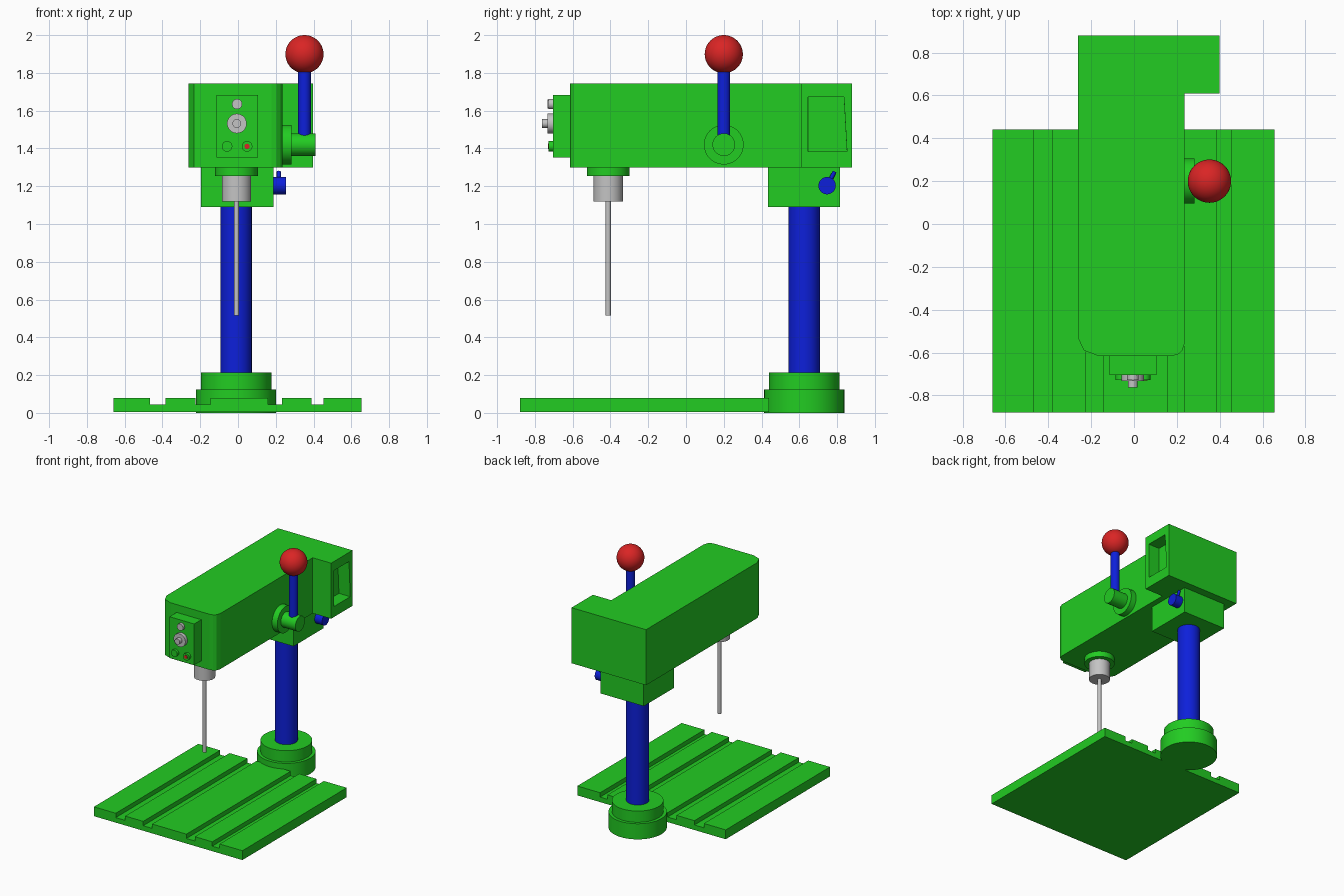
import bpy, bmesh, math
from mathutils import Vector

if "Cube" in bpy.data.objects:
    bpy.data.objects.remove(bpy.data.objects["Cube"])


def material(name, rgb):
    m = bpy.data.materials.new(name)
    m.diffuse_color = (*rgb, 1)
    m.use_nodes = True
    m.node_tree.nodes["Principled BSDF"].inputs["Base Color"].default_value = m.diffuse_color
    return m


GREEN = material("machine green", (0.016, 0.604, 0.016))
BLUE = material("blue", (0.004, 0.014, 0.70))
RED = material("red", (0.70, 0.018, 0.018))
STEEL = material("steel grey", (0.55, 0.55, 0.55))


def finish(name, bm, mat, smooth=False):
    bmesh.ops.recalc_face_normals(bm, faces=bm.faces)
    me = bpy.data.meshes.new(name)
    bm.to_mesh(me)
    bm.free()
    me.materials.append(mat)
    ob = bpy.data.objects.new(name, me)
    bpy.context.collection.objects.link(ob)
    if smooth:
        bpy.ops.object.select_all(action='DESELECT')
        ob.select_set(True)
        bpy.context.view_layer.objects.active = ob
        bpy.ops.object.shade_smooth_by_angle(angle=math.radians(35))
    return ob


def prism_mesh(points, direction):
    bm = bmesh.new()
    face = bm.faces.new([bm.verts.new(p) for p in points])
    geom = bmesh.ops.extrude_face_region(bm, geom=[face], use_keep_orig=True)["geom"]
    moved = [v for v in geom if isinstance(v, bmesh.types.BMVert)]
    bmesh.ops.translate(bm, verts=moved, vec=direction)
    bmesh.ops.recalc_face_normals(bm, faces=bm.faces)
    return bm


def box(name, lo, hi, mat):
    (x0, y0, z0), (x1, y1, z1) = lo, hi
    pts = [(x0, y0, z0), (x1, y0, z0), (x1, y1, z0), (x0, y1, z0)]
    return finish(name, prism_mesh(pts, (0, 0, z1 - z0)), mat)


def rod(name, start, end, radius, mat, sides=48):
    a, b = Vector(start), Vector(end)
    bm = bmesh.new()
    bmesh.ops.create_cone(bm, cap_ends=True, segments=sides, radius1=radius,
                          radius2=radius, depth=(b - a).length)
    rot = (b - a).to_track_quat('Z', 'Y').to_matrix().to_4x4()
    bmesh.ops.transform(bm, matrix=rot, verts=bm.verts)
    bmesh.ops.translate(bm, verts=bm.verts, vec=(a + b) / 2)
    return finish(name, bm, mat, True)


# Slotted work table
profile = [(-0.66, 0.005), (0.655, 0.005), (0.655, 0.08)]
for left, right in [(0.388, 0.453), (0.159, 0.234), (-0.224, -0.145), (-0.467, -0.383)]:
    profile += [(right, 0.08), (right, 0.045), (left, 0.045), (left, 0.08)]
profile.append((-0.66, 0.08))
finish("work_table", prism_mesh([(x, -0.88, z) for x, z in profile], (0, 1.32, 0)), GREEN)

# Column with its stepped foot and clamp block
cx, cy = -0.01, 0.626
rod("foot_flange", (cx, cy, 0), (cx, cy, 0.125), 0.212, GREEN, 64)
rod("foot_collar", (cx, cy, 0.125), (cx, cy, 0.215), 0.187, GREEN, 64)
rod("column", (cx, cy, 0.2), (cx, cy, 1.12), 0.083, BLUE)
box("clamp_block", (-0.196, 0.434, 1.09), (0.188, 0.815, 1.30), GREEN)

# Head with rounded front corners and a motor housing at the back
outline = [(-0.262, 0.88), (-0.262, -0.53), (-0.234, -0.59), (-0.168, -0.615),
           (0.178, -0.615), (0.205, -0.609), (0.225, -0.592), (0.235, -0.56),
           (0.235, 0.61), (0.398, 0.61), (0.398, 0.88)]
bm = prism_mesh([(x, y, 1.30) for x, y in outline], (0, 0, 0.445))
# Recess in the right side of the motor housing
side = [f for f in bm.faces if f.calc_center_median().x > 0.39]
bmesh.ops.inset_individual(bm, faces=side, thickness=0.03)
for v in side[0].verts:
    top, back = v.co.z > 1.52, v.co.y > 0.745
    v.co.z = 1.672 if top else 1.384
    v.co.y = (0.836 if top else 0.852) if back else 0.647
bm.normal_update()
bmesh.ops.inset_individual(bm, faces=side, thickness=0.0005, depth=-0.10)
finish("head", bm, GREEN)

# Control panel
box("control_panel", (-0.114, -0.705, 1.352), (0.105, -0.61, 1.682), GREEN)


def panel_part(name, x, z, radius, front, mat):
    rod(name, (x, -0.70, z), (x, front, z), radius, mat, 32)


panel_part("panel_screw", -0.005, 1.635, 0.027, -0.728, STEEL)
box("screw_ridge", (-0.008, -0.732, 1.612), (-0.002, -0.725, 1.658), STEEL)
panel_part("speed_dial", -0.006, 1.532, 0.052, -0.732, STEEL)
panel_part("dial_grip", -0.006, 1.532, 0.023, -0.762, STEEL)
panel_part("left_button", -0.058, 1.411, 0.028, -0.727, GREEN)
panel_part("right_button", 0.048, 1.411, 0.028, -0.727, GREEN)
panel_part("indicator_lamp", 0.048, 1.411, 0.014, -0.731, RED)

# Spindle, chuck and drill bit
sx, sy = -0.008, -0.412
rod("spindle_collar", (sx, sy, 1.255), (sx, sy, 1.31), 0.113, GREEN)
rod("chuck", (sx, sy, 1.12), (sx, sy, 1.26), 0.078, STEEL)
rod("drill_bit", (sx, sy, 0.515), (sx, sy, 1.13), 0.014, STEEL, 24)

# Feed lever
rod("lever_disc", (0.22, 0.2, 1.42), (0.282, 0.2, 1.42), 0.105, GREEN)
rod("lever_hub", (0.27, 0.2, 1.42), (0.41, 0.2, 1.42), 0.06, GREEN)
rod("lever_arm", (0.352, 0.2, 1.42), (0.352, 0.2, 1.83), 0.034, BLUE, 32)
bm = bmesh.new()
bmesh.ops.create_uvsphere(bm, u_segments=48, v_segments=24, radius=0.101)
bmesh.ops.translate(bm, verts=bm.verts, vec=(0.352, 0.2, 1.899))
finish("lever_ball", bm, RED, True)

# Clamp knob on the block
rod("clamp_knob", (0.18, 0.747, 1.203), (0.254, 0.747, 1.203), 0.046, BLUE, 32)
rod("clamp_handle", (0.216, 0.752, 1.21), (0.216, 0.787, 1.277), 0.011, BLUE, 16)
